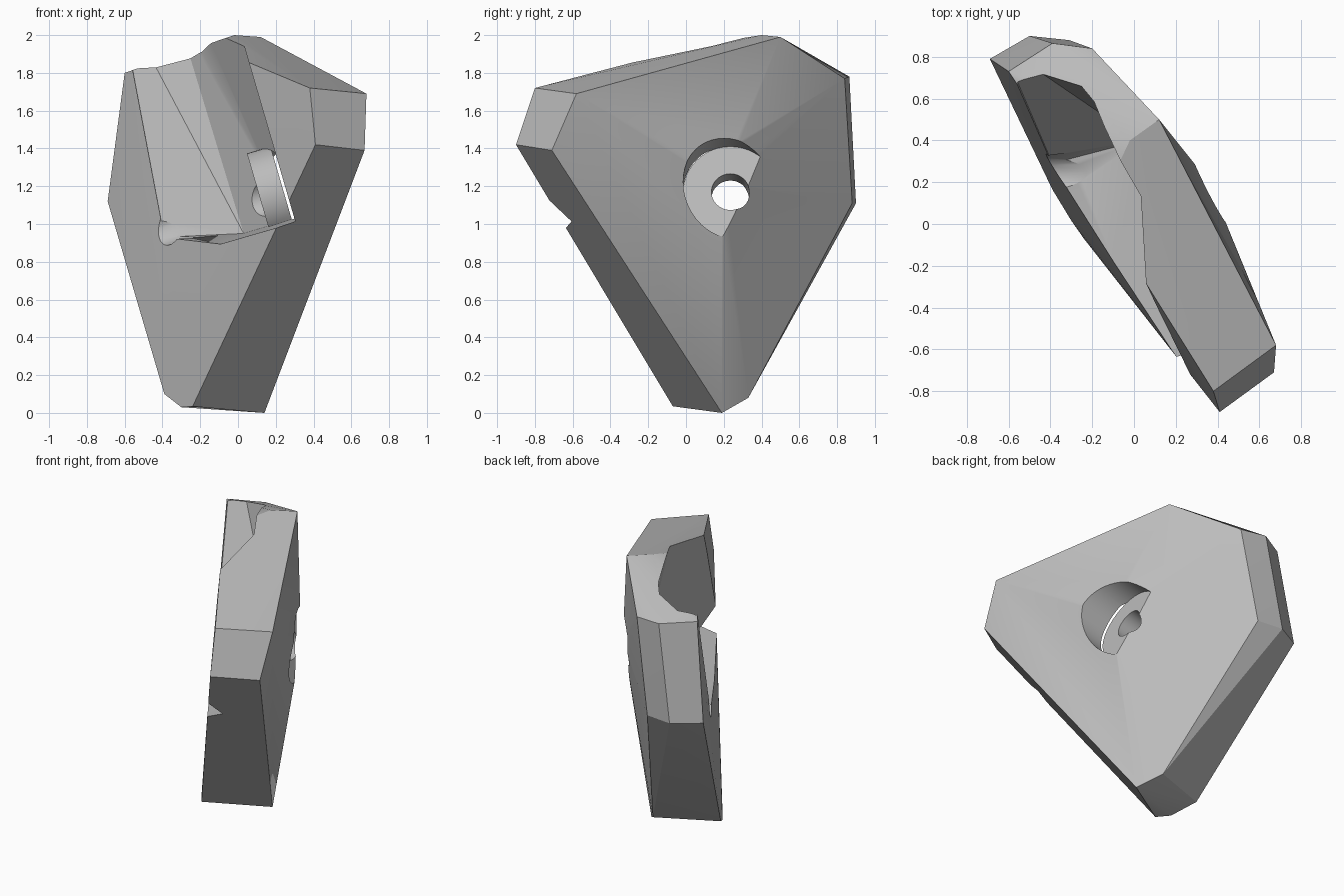
import bpy, bmesh
from mathutils import Vector

if "Cube" in bpy.data.objects:
    bpy.data.objects.remove(bpy.data.objects["Cube"], do_unlink=True)

AXIS = Vector((0.96, 0, 0.28)).normalized()   # bolt direction
FLOOR = Vector((0.242, 0.235, 1.17))          # centre of the bolt seat


def add_object(name, bm):
    bmesh.ops.recalc_face_normals(bm, faces=bm.faces)
    mesh = bpy.data.meshes.new(name)
    bm.to_mesh(mesh)
    bm.free()
    obj = bpy.data.objects.new(name, mesh)
    bpy.context.collection.objects.link(obj)
    return obj


def hull(name, points):
    bm = bmesh.new()
    for p in points:
        bm.verts.new(p)
    out = bmesh.ops.convex_hull(bm, input=bm.verts)
    loose = {g for g in out["geom_interior"] + out["geom_unused"]
             if isinstance(g, bmesh.types.BMVert)}
    bmesh.ops.delete(bm, geom=list(loose), context="VERTS")
    bmesh.ops.dissolve_limit(bm, angle_limit=0.02, verts=bm.verts, edges=bm.edges)
    return add_object(name, bm)


def bolt_cylinder(name, radius, start, end):
    bm = bmesh.new()
    bmesh.ops.create_cone(bm, cap_ends=True, segments=48, radius1=radius,
                          radius2=radius, depth=end - start)
    obj = add_object(name, bm)
    rot = AXIS.to_track_quat("Z", "Y").to_matrix().to_4x4()
    obj.data.transform(rot)
    obj.data.transform(rot.Translation(FLOOR + AXIS * (start + end) / 2))
    return obj


def cut(target, cutter):
    cutter.hide_render = True
    mod = target.modifiers.new("cut", "BOOLEAN")
    mod.operation = "DIFFERENCE"
    mod.solver = "EXACT"
    mod.object = cutter
    bpy.context.view_layer.objects.active = target
    bpy.ops.object.modifier_apply(modifier=mod.name)
    bpy.data.objects.remove(cutter, do_unlink=True)


# Faceted slab: flat rear, shallow pyramid on the outer side
rear = [(-.69, .79, 1.12), (-.60, .73, 1.80), (-.17, .08, 1.95), (.02, -.22, 1.87),
        (.38, -.80, 1.72), (.41, -.90, 1.42), (-.24, -.07, .035), (-.30, .016, .03),
        (-.39, .164, .10)]
outer = [(-.02, .40, 2.0), (.12, .50, 1.99), (.68, -.58, 1.69), (.67, -.71, 1.39),
         (.14, .19, 0), (.03, .33, .08), (-.31, .88, 1.11), (-.50, .90, 1.11),
         (-.20, .84, 1.77), (-.39, .865, 1.78), (.36, .20, 1.22)]
body = hull("climbing_hold", rear + outer)


# Hollow in the rear, open at the top, with one wall square to the bolt
def wall(y, z):
    return ((0.575 - AXIS.z * z) / AXIS.x, y, z)


inner = [(-.39, .29, .93), (.03, .40, .95), wall(.08, 1.03),
         (-.63, .85, 2.2), (-.35, .75, 2.2), wall(.15, 2.2)]
mouth = [(-.39, -.60, .86), (-.20, -.70, .845), (.19, -1.2, .96), wall(-1.2, 1.0),
         (-.63, -.60, 2.2), wall(-1.2, 2.2)]
hollow = hull("hollow_cutter", inner + mouth)

# Round boss left standing behind the bolt seat
cut(hollow, bolt_cylinder("boss", 0.25, -0.13, 0))
cut(body, hollow)

# Round bolt seat and bolt hole
cut(body, bolt_cylinder("seat_cutter", 0.25, 0, 0.6))
cut(body, bolt_cylinder("hole_cutter", 0.1, -0.7, 0.3))

# Plain grey finish
mat = bpy.data.materials.new("plain_grey")
mat.use_nodes = True
grey = (0.5, 0.5, 0.5, 1)
mat.diffuse_color = grey
mat.node_tree.nodes["Principled BSDF"].inputs["Base Color"].default_value = grey
body.data.materials.clear()
body.data.materials.append(mat)
for poly in body.data.polygons:
    poly.material_index = 0

bpy.ops.object.select_all(action="DESELECT")
body.select_set(True)
bpy.context.view_layer.objects.active = body
bpy.ops.object.shade_smooth_by_angle(angle=0.45)
